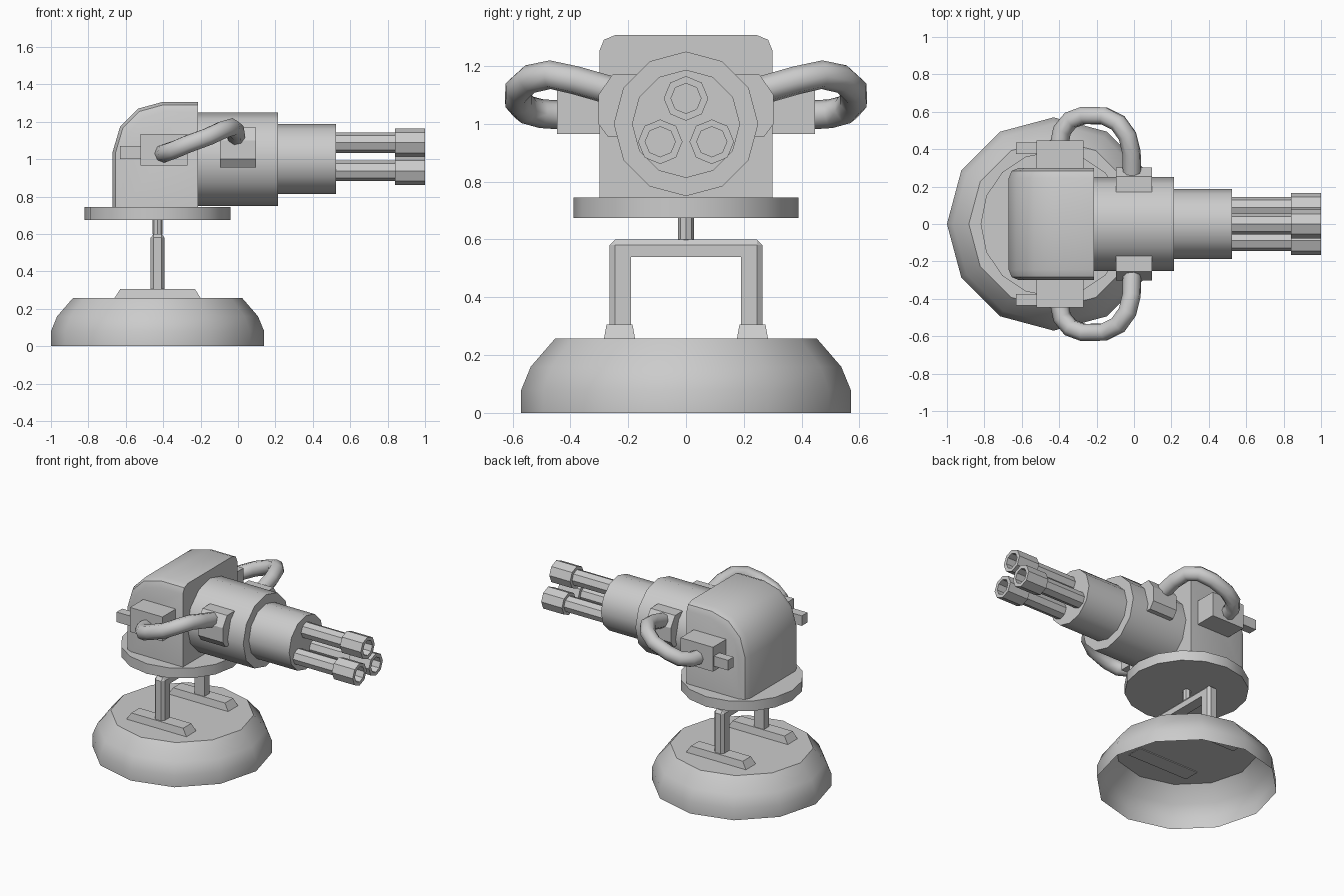
import bpy, bmesh
from math import radians, pi, cos, sin
from mathutils import Matrix

if "Cube" in bpy.data.objects:
    bpy.data.objects.remove(bpy.data.objects["Cube"])

CX = -0.43            # axis of the pedestal
GZ = 1.0              # height of the gun axis


def finish(name, verts, faces, smooth=True):
    mesh = bpy.data.meshes.new(name)
    mesh.from_pydata(verts, [], faces)
    bm = bmesh.new()
    bm.from_mesh(mesh)
    bmesh.ops.recalc_face_normals(bm, faces=bm.faces)
    bm.to_mesh(mesh)
    bm.free()
    ob = bpy.data.objects.new(name, mesh)
    bpy.context.collection.objects.link(ob)
    if smooth:
        mesh.shade_smooth()
        mesh.set_sharp_from_angle(angle=radians(40))
    return ob


def lathe(name, profile, sides, matrix, cap_start=True, cap_end=True):
    """Revolve (radius, height) points about local z."""
    n = sides
    verts = [matrix @ Matrix.Rotation(2 * pi * i / n, 4, 'Z') @ Matrix.Translation((r, 0, h))
             for r, h in profile for i in range(n)]
    verts = [m.translation[:] for m in verts]
    faces = [(k * n + i, k * n + (i + 1) % n, (k + 1) * n + (i + 1) % n, (k + 1) * n + i)
             for k in range(len(profile) - 1) for i in range(n)]
    if cap_start:
        faces.append(tuple(range(n)))
    if cap_end:
        faces.append(tuple(range(len(verts) - n, len(verts))))
    return finish(name, verts, faces)


def loft(name, rings, smooth=False):
    """Skin a list of equal-length closed rings and cap both ends."""
    n = len(rings[0])
    verts = [v for ring in rings for v in ring]
    faces = [(k * n + i, k * n + (i + 1) % n, (k + 1) * n + (i + 1) % n, (k + 1) * n + i)
             for k in range(len(rings) - 1) for i in range(n)]
    faces += [tuple(range(n)), tuple(range(len(verts) - n, len(verts)))]
    return finish(name, verts, faces, smooth)


def block(name, x, y, z, inset=(0, 0)):
    """Box from ranges; the top may be inset in x and y."""
    def ring(h, a, b):
        return [(x[0] + a, y[0] + b, h), (x[1] - a, y[0] + b, h),
                (x[1] - a, y[1] - b, h), (x[0] + a, y[1] - b, h)]
    return loft(name, [ring(z[0], 0, 0), ring(z[1], *inset)])


def along_x(y, z):
    return Matrix.Translation((0, y, z)) @ Matrix.Rotation(pi / 2, 4, 'Y')


# Pedestal: open-bottomed dome, pivot pin and turntable
up = Matrix.Translation((CX, 0, 0))
lathe("base_dome", [(.57, 0), (.57, .08), (.537, .16), (.453, .257)], 12, up, cap_start=False)
lathe("pivot_pin", [(.015, .588), (.027, .6), (.027, .68)], 8, up)
lathe("turntable", [(.39, .675), (.39, .745)], 16, up)

# Arch frame: chamfered section swept up, across and down
section = [(-.037, .06), (-.037, .02), (-.022, 0), (.022, 0), (.037, .02), (.037, .06)]
rings = [[], [], [], [], [], []]
for x, d in section:
    c = max(0, .02 - d)
    yo = .265 - (.075 if d == .06 else d)
    path = [(yo, .29), (yo, .6 - d - c), (yo - c, .6 - d)]
    path += [(-y, z) for y, z in reversed(path)]
    for ring, (y, z) in zip(rings, path):
        ring.append((CX + x, y, z))
loft("arch_frame", rings)

# Rounded housing: side profile extruded, with the side edges bevelled
side = [(-.215, .745), (-.67, .745), (-.67, 1.04), (-.63, 1.175), (-.535, 1.27),
        (-.40, 1.307), (-.215, 1.307)]
housing = loft("housing", [[(x, y, z) for x, z in side] for y in (-.3, .3)])
bm = bmesh.new()
bm.from_mesh(housing.data)
rim = [e for e in bm.edges
       if abs(e.verts[0].co.y - e.verts[1].co.y) < .01
       and not all(v.co.x > -.22 for v in e.verts)
       and not all(v.co.z < .75 for v in e.verts)]
bmesh.ops.bevel(bm, geom=rim, offset=.055, segments=2, profile=.5, affect='EDGES')
bm.to_mesh(housing.data)
bm.free()
housing.data.shade_smooth()
housing.data.set_sharp_from_angle(angle=radians(40))

# Gun body
lathe("gun_body_rear", [(.25, -.23), (.25, .215)], 12, along_x(0, GZ))
lathe("gun_body_front", [(.187, .2), (.187, .525)], 12, along_x(0, GZ))

# Three barrels with hollow muzzles
for i in range(3):
    a = pi / 2 + i * 2 * pi / 3
    m = along_x(.103 * cos(a), .988 + .1 * sin(a)) @ Matrix.Rotation(pi / 2, 4, 'Z')
    lathe("barrel", [(.055, .51), (.055, .84), (.077, .84), (.077, 1.0),
                     (.052, 1.0), (.052, .86)], 8, m)

# Side fittings, mirrored left and right
hose_path = [(-.40, .42, 1.03), (-.385, .50, 1.035), (-.34, .555, 1.05), (-.27, .58, 1.08),
             (-.16, .578, 1.12), (-.085, .54, 1.155), (-.035, .47, 1.17),
             (-.013, .38, 1.15), (-.01, .24, 1.11)]
clamp = [(.17, 1.17), (.255, 1.17), (.303, 1.10), (.303, 1.0), (.27, .955), (.17, .955)]
for s in (1, -1):
    def span(a, b):
        return sorted((s * a, s * b))
    block("foot_rail", (-.665, -.195), span(.175, .285), (.25, .305), (.035, .01))
    block("side_box", (-.52, -.27), span(.29, .446), (.965, 1.135))
    block("side_box_plug", (-.63, -.51), span(.375, .437), (1.0, 1.07))
    loft("hose_clamp", [[(x, s * y, z) for y, z in clamp] for x in (-.095, .095)])
    curve = bpy.data.curves.new("hose", 'CURVE')
    curve.dimensions = '3D'
    curve.bevel_depth = .05
    curve.bevel_resolution = 2
    curve.use_fill_caps = True
    spline = curve.splines.new('POLY')
    spline.points.add(len(hose_path) - 1)
    for p, (x, y, z) in zip(spline.points, hose_path):
        p.co = (x, s * y, z, 1)
    spline.use_smooth = True
    bpy.context.collection.objects.link(bpy.data.objects.new("hose", curve))
